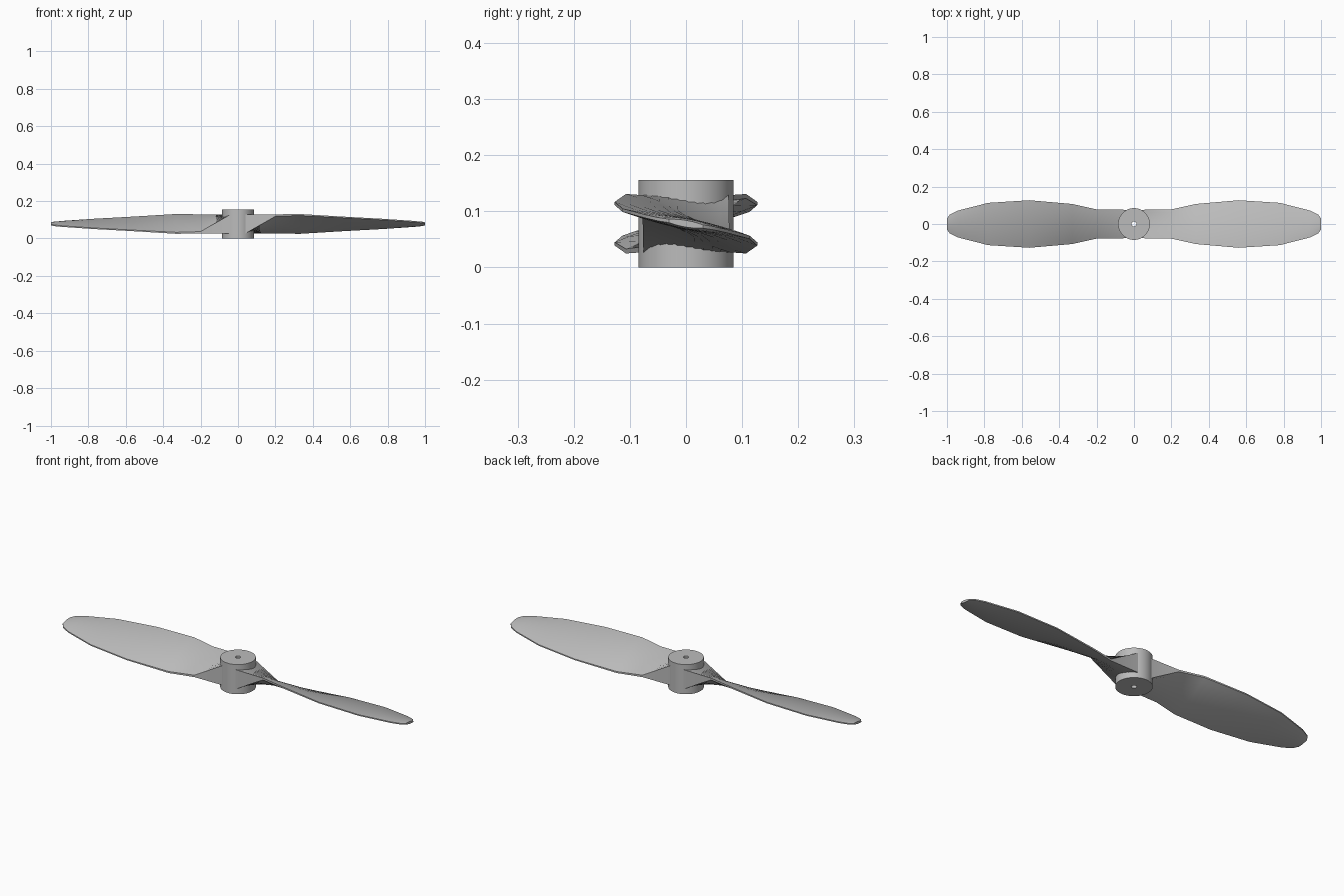
import bpy, bmesh, math

cube = bpy.data.objects.get("Cube")
if cube:
    bpy.data.objects.remove(cube)

MID_Z = 0.078

grey = bpy.data.materials.new("plain_grey")
grey.use_nodes = True
colour = (0.5, 0.5, 0.5, 1)
grey.diffuse_color = colour
grey.node_tree.nodes["Principled BSDF"].inputs["Base Color"].default_value = colour


def make_object(name, bm, angle):
    bmesh.ops.recalc_face_normals(bm, faces=bm.faces[:])
    mesh = bpy.data.meshes.new(name)
    bm.to_mesh(mesh)
    bm.free()
    obj = bpy.data.objects.new(name, mesh)
    bpy.context.collection.objects.link(obj)
    mesh.materials.append(grey)
    bpy.ops.object.select_all(action="DESELECT")
    obj.select_set(True)
    bpy.context.view_layer.objects.active = obj
    bpy.ops.object.shade_smooth_by_angle(angle=math.radians(angle))
    return obj


def loft(bm, rings, closed=False):
    pairs = list(zip(rings, rings[1:]))
    if closed:
        pairs.append((rings[-1], rings[0]))
    for a, b in pairs:
        for i in range(len(a)):
            j = (i + 1) % len(a)
            bm.faces.new((a[i], a[j], b[j], b[i]))


# Hub: a tube with a narrow shaft hole
def make_hub(radius=0.085, bore=0.013, height=0.156, sides=48):
    bm = bmesh.new()
    rings = []
    for r, z in ((radius, 0), (radius, height), (bore, height), (bore, 0)):
        rings.append([bm.verts.new((r * math.cos(math.tau * i / sides),
                                    r * math.sin(math.tau * i / sides), z))
                      for i in range(sides)])
    loft(bm, rings, closed=True)
    make_object("hub", bm, 30)


# Blade stations: x, half chord, rise of leading edge, half thickness, half edge thickness
STATIONS = [
    (0.04, 0.076, 0.0, 0.051, 0.051),
    (0.20, 0.078, 0.046, 0.016, 0.005),
    (0.33, 0.107, 0.049, 0.014, 0.004),
    (0.56, 0.127, 0.036, 0.012, 0.003),
    (0.78, 0.113, 0.024, 0.011, 0.003),
    (0.94, 0.072, 0.013, 0.010, 0.003),
    (0.985, 0.050, 0.008, 0.009, 0.003),
    (1.00, 0.030, 0.005, 0.006, 0.003),
]


def make_blade(name, turn, steps=10):
    bm = bmesh.new()
    rings = []
    span = [2 * i / steps - 1 for i in range(steps + 1)]
    for x, chord, rise, thick, edge in STATIONS:
        outline = [(s, 1) for s in span] + [(s, -1) for s in reversed(span)]
        ring = []
        for s, side in outline:
            z = -s * rise + side * (edge + (thick - edge) * (1 - s * s))
            ring.append(bm.verts.new((turn * x, turn * s * chord, MID_Z + z)))
        rings.append(ring)
    loft(bm, rings)
    bm.faces.new(rings[0])
    bm.faces.new(rings[-1])
    make_object(name, bm, 35)


make_hub()
make_blade("left_blade", 1)
make_blade("right_blade", -1)
